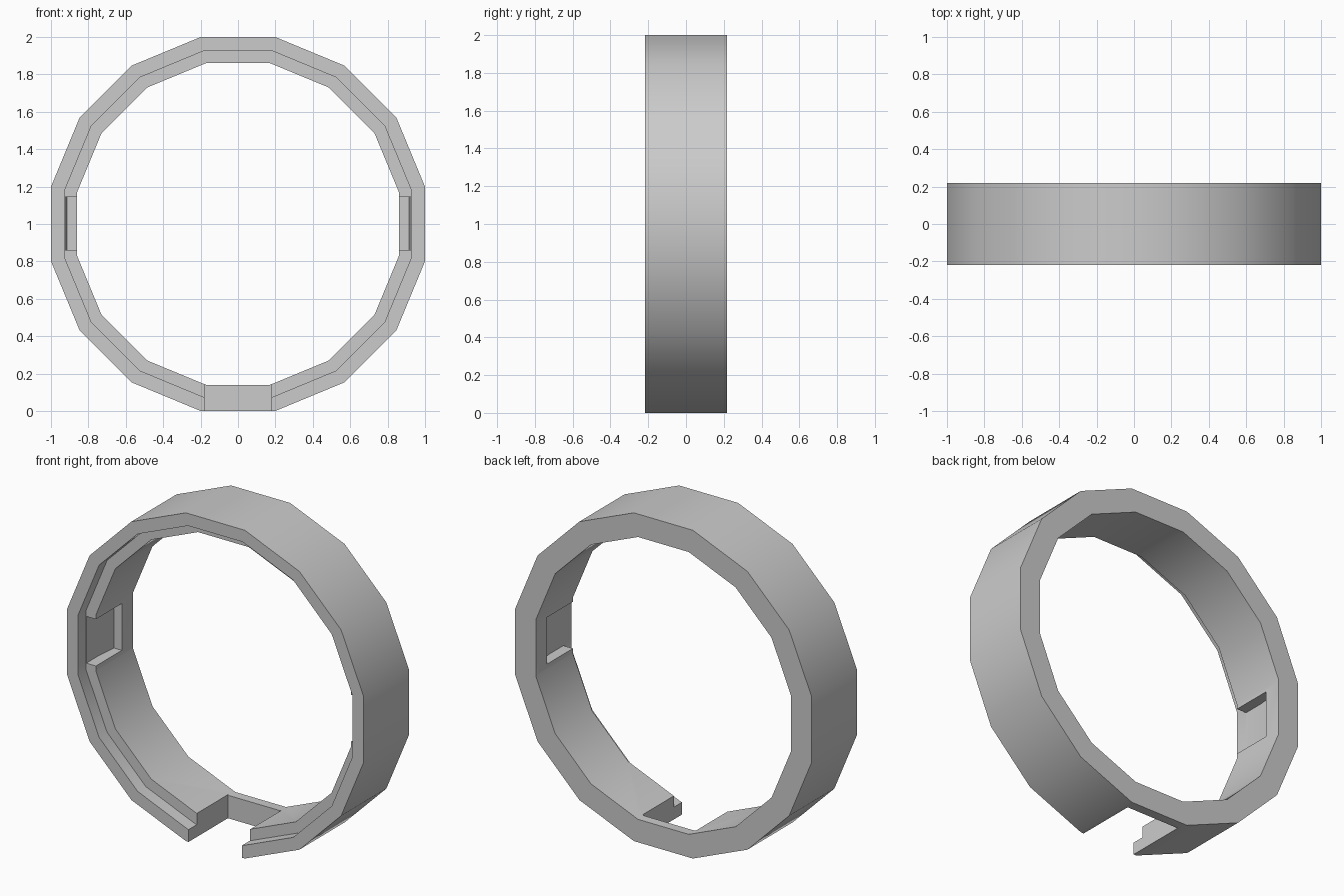
import bpy, bmesh, math

if "Cube" in bpy.data.objects:
    bpy.data.objects.remove(bpy.data.objects["Cube"], do_unlink=True)

SIDES = 16
DEPTH = 0.218      # half the band width
LIP_Y = -0.14      # front of the inner lip
INNER, STEP, OUTER = 0.86, 0.925, 1.0   # distances to the flats

grey = bpy.data.materials.new("plain_grey")
grey.use_nodes = True
colour = (0.6, 0.6, 0.6, 1)
grey.diffuse_color = colour
grey.node_tree.nodes["Principled BSDF"].inputs["Base Color"].default_value = colour


def make_object(name, bm):
    bmesh.ops.recalc_face_normals(bm, faces=bm.faces)
    mesh = bpy.data.meshes.new(name)
    bm.to_mesh(mesh)
    bm.free()
    mesh.materials.append(grey)
    obj = bpy.data.objects.new(name, mesh)
    bpy.context.collection.objects.link(obj)
    return obj


def prism(name, outline, z0, z1):
    """Extrude an xy outline from z0 to z1."""
    bm = bmesh.new()
    face = bm.faces.new([bm.verts.new((x, y, z0)) for x, y in outline])
    top = bmesh.ops.extrude_face_region(bm, geom=[face])["geom"]
    for v in top:
        if isinstance(v, bmesh.types.BMVert):
            v.co.z = z1
    return make_object(name, bm)


# Ring band: stepped section swept around sixteen flats
profile = [(INNER, DEPTH), (INNER, LIP_Y), (STEP, LIP_Y),
           (STEP, -DEPTH), (OUTER, -DEPTH), (OUTER, DEPTH)]
bm = bmesh.new()
loops = []
for i in range(SIDES):
    a = 2 * math.pi * (i + 0.5) / SIDES
    k = 1 / math.cos(math.pi / SIDES)
    loops.append([bm.verts.new((r * k * math.cos(a), y, 1 + r * k * math.sin(a)))
                  for r, y in profile])
n = len(profile)
for i in range(SIDES):
    a, b = loops[i], loops[(i + 1) % SIDES]
    for j in range(n):
        bm.faces.new((a[j], a[(j + 1) % n], b[(j + 1) % n], b[j]))
ring = make_object("ring_band", bm)

# Bottom notch, open to the front
cutters = [prism("notch_cutter",
                 [(-0.18, -0.4), (0.18, -0.4), (0.18, 0.16), (-0.18, 0.16)],
                 -0.2, 0.4)]

# Side pockets through the lip, with a gently rising floor
floor = STEP - 0.0002
for side, label in ((1, "left"), (-1, "right")):
    outline = [(0.7, -0.18), (floor, -0.18), (floor, -0.01),
               (0.913, 0.11), (0.7, 0.11)]
    cutters.append(prism(label + "_pocket_cutter",
                         [(side * x, y) for x, y in outline], 0.86, 1.145))

bpy.context.view_layer.objects.active = ring
ring.select_set(True)
for cutter in cutters:
    mod = ring.modifiers.new(cutter.name, "BOOLEAN")
    mod.operation = "DIFFERENCE"
    mod.solver = "EXACT"
    mod.object = cutter
    bpy.ops.object.modifier_apply(modifier=mod.name)
    bpy.data.objects.remove(cutter, do_unlink=True)

bpy.ops.object.shade_smooth_by_angle(angle=math.radians(30))
